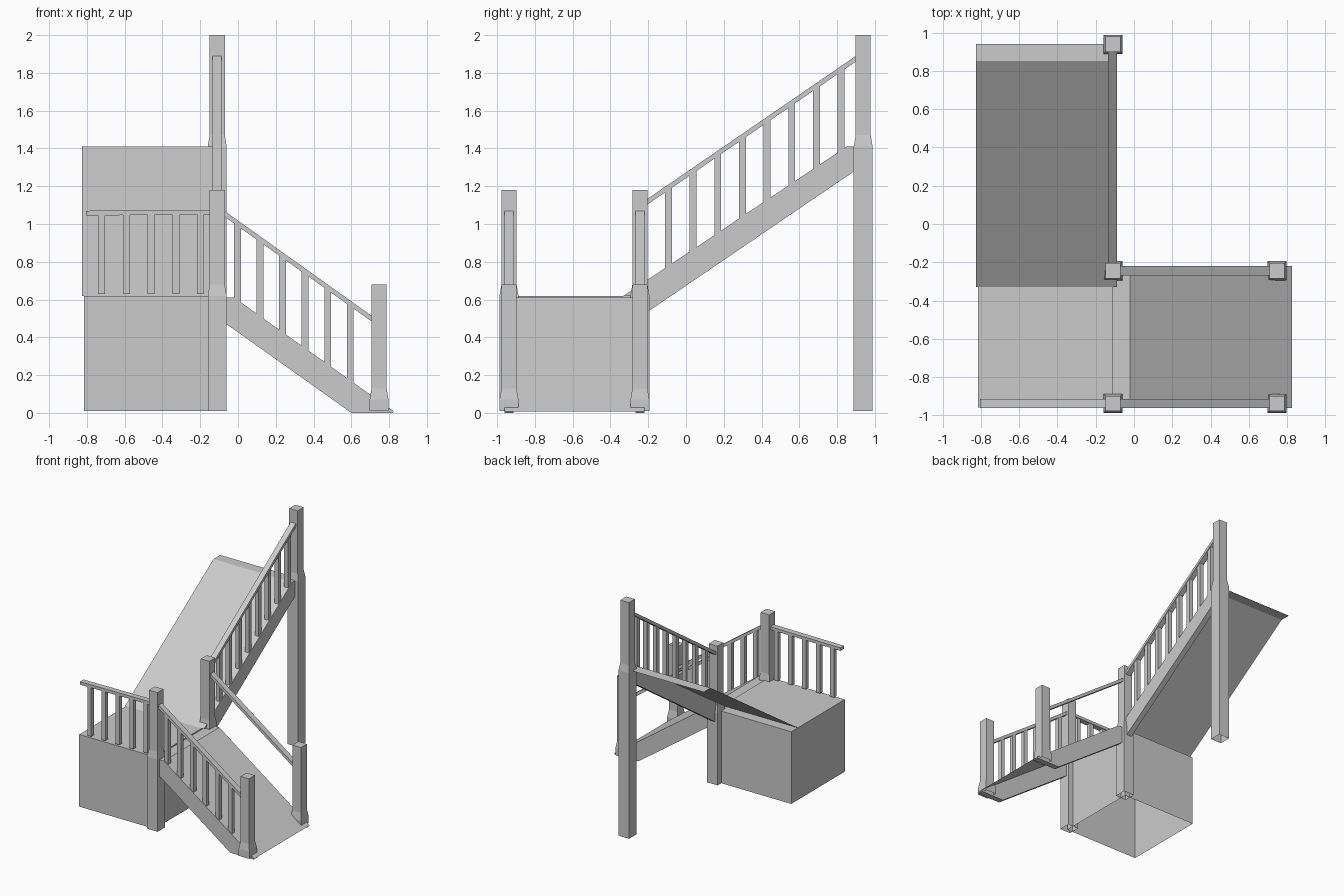
import bpy, bmesh

cube = bpy.data.objects.get("Cube")
if cube:
    bpy.data.objects.remove(cube, do_unlink=True)

grey = bpy.data.materials.new("plain_grey")
grey.use_nodes = True
COLOUR = (0.6, 0.6, 0.6, 1)
grey.diffuse_color = COLOUR
grey.node_tree.nodes["Principled BSDF"].inputs["Base Color"].default_value = COLOUR


def finish(name, bm):
    mesh = bpy.data.meshes.new(name)
    bm.to_mesh(mesh)
    bm.free()
    mesh.materials.append(grey)
    bpy.context.collection.objects.link(bpy.data.objects.new(name, mesh))


def place(axis, run, height, across):
    return (run, across, height) if axis == "x" else (across, run, height)


def prism(name, profile, axis, low, high):
    """Extrude a side profile (run, height) across the other horizontal axis."""
    bm = bmesh.new()
    face = bm.faces.new([bm.verts.new(place(axis, r, z, low)) for r, z in profile])
    ext = bmesh.ops.extrude_face_region(bm, geom=[face], use_keep_orig=True)
    verts = [g for g in ext["geom"] if isinstance(g, bmesh.types.BMVert)]
    bmesh.ops.translate(bm, verts=verts, vec=place(axis, 0, 0, high - low))
    bmesh.ops.recalc_face_normals(bm, faces=bm.faces)
    finish(name, bm)


def sheet(name, path, axis, low, high):
    """Sweep an open side path into a thin deck that faces upwards."""
    bm = bmesh.new()
    pairs = [[bm.verts.new(place(axis, r, z, d)) for d in (low, high)] for r, z in path]
    for (a, b), (c, d) in zip(pairs, pairs[1:]):
        face = bm.faces.new((a, b, d, c))
        face.normal_update()
        if face.normal.z < 0:
            face.normal_flip()
    finish(name, bm)


def post(name, x, y, shoulder, top):
    """Square newel post, open underneath, thicker below the shoulder."""
    bm = bmesh.new()
    rings = []
    for z, h in ((0.01, 0.05), (shoulder, 0.05), (shoulder + 0.06, 0.04), (top, 0.04)):
        rings.append([bm.verts.new((x + sx * h, y + sy * h, z))
                      for sx, sy in ((-1, -1), (1, -1), (1, 1), (-1, 1))])
    for a, b in zip(rings, rings[1:]):
        for i in range(4):
            j = (i + 1) % 4
            bm.faces.new((a[i], a[j], b[j], b[i]))
    bm.faces.new(rings[-1])
    finish(name, bm)


def line(a, b):
    slope = (b[1] - a[1]) / (b[0] - a[0])
    return lambda r: a[1] + slope * (r - a[0])


def rail(name, axis, a, b, centre, thick=0.03):
    profile = [a, b, (b[0], b[1] - thick), (a[0], a[1] - thick)]
    prism(name, profile, axis, centre - 0.024, centre + 0.024)


def balusters(name, axis, first, step, count, floor, ceiling, centre):
    for i in range(count):
        lo, hi = first + i * step - 0.018, first + i * step + 0.018
        profile = [(lo, floor(lo)), (hi, floor(hi)), (hi, ceiling(hi)), (lo, ceiling(lo))]
        prism(f"{name}_{i + 1}", profile, axis, centre - 0.018, centre + 0.018)


POST_X, END_X = -0.11, 0.747
FRONT_Y, MID_Y, BACK_Y = -0.937, -0.244, 0.938
STRINGER_X = -0.112

# Landing box, open underneath
bm = bmesh.new()
bmesh.ops.create_cube(bm, size=1)
bmesh.ops.scale(bm, vec=(0.705, 0.715, 0.61), verts=bm.verts)
bmesh.ops.translate(bm, vec=(-0.4625, -0.6, 0.315), verts=bm.verts)
bm.normal_update()
bmesh.ops.delete(bm, geom=[f for f in bm.faces if f.normal.z < -0.5], context="FACES_ONLY")
finish("landing", bm)

# Sloping decks, each with a short level lip at the top
low_path = [(-0.11, 0.61), (-0.02, 0.61), (0.825, 0.008)]
up_path = [(-0.33, 0.62), (0.85, 1.41), (0.94, 1.41)]
sheet("lower_deck", low_path, "x", -0.96, -0.22)
sheet("upper_deck", up_path, "y", -0.825, -0.09)

# Stringers: both sides of the lower flight, inner side of the upper one
for side, y in (("front", FRONT_Y), ("back", MID_Y)):
    prism(f"lower_{side}_stringer", low_path + [(0.82, 0.0), (0.6, 0.0), (-0.11, 0.505)],
          "x", y - 0.024, y + 0.024)
prism("upper_stringer", up_path + [(0.94, 1.313), (-0.2, 0.537), (-0.24, 0.51), (-0.24, 0.62)],
      "y", STRINGER_X - 0.024, STRINGER_X + 0.024)

# Newel posts
post("front_landing_post", POST_X, FRONT_Y, 0.62, 1.18)
post("back_landing_post", POST_X, MID_Y, 0.62, 1.18)
post("front_bottom_post", END_X, FRONT_Y, 0.07, 0.68)
post("back_bottom_post", END_X, MID_Y, 0.07, 0.68)
post("top_post", POST_X, BACK_Y, 1.41, 2.0)

# Lower handrails, balusters on the front side only
low_a, low_b = (-0.08, 1.075), (0.72, 0.505)
for side, y in (("front", FRONT_Y), ("back", MID_Y)):
    rail(f"lower_{side}_handrail", "x", low_a, low_b, y)
low_rail, low_deck = line(low_a, low_b), line(*low_path[1:])
balusters("lower_baluster", "x", -0.003, 0.1195, 6, lambda r: low_deck(max(r, -0.02)) - 0.01,
          lambda r: low_rail(r) - 0.02, FRONT_Y)

# Upper handrail and balusters
up_a, up_b = (-0.22, 1.122), (0.91, 1.897)
rail("upper_handrail", "y", up_a, up_b, STRINGER_X)
up_rail, up_deck = line(up_a, up_b), line(*up_path[:2])
balusters("upper_baluster", "y", -0.093, 0.1306, 8, lambda r: up_deck(r) - 0.01,
          lambda r: up_rail(r) - 0.02, STRINGER_X)

# Landing handrail and balusters
rail("landing_handrail", "x", (-0.805, 1.07), (-0.13, 1.075), FRONT_Y, 0.025)
balusters("landing_baluster", "x", -0.722, 0.131, 5, lambda r: 0.63,
          lambda r: 1.05, FRONT_Y)
